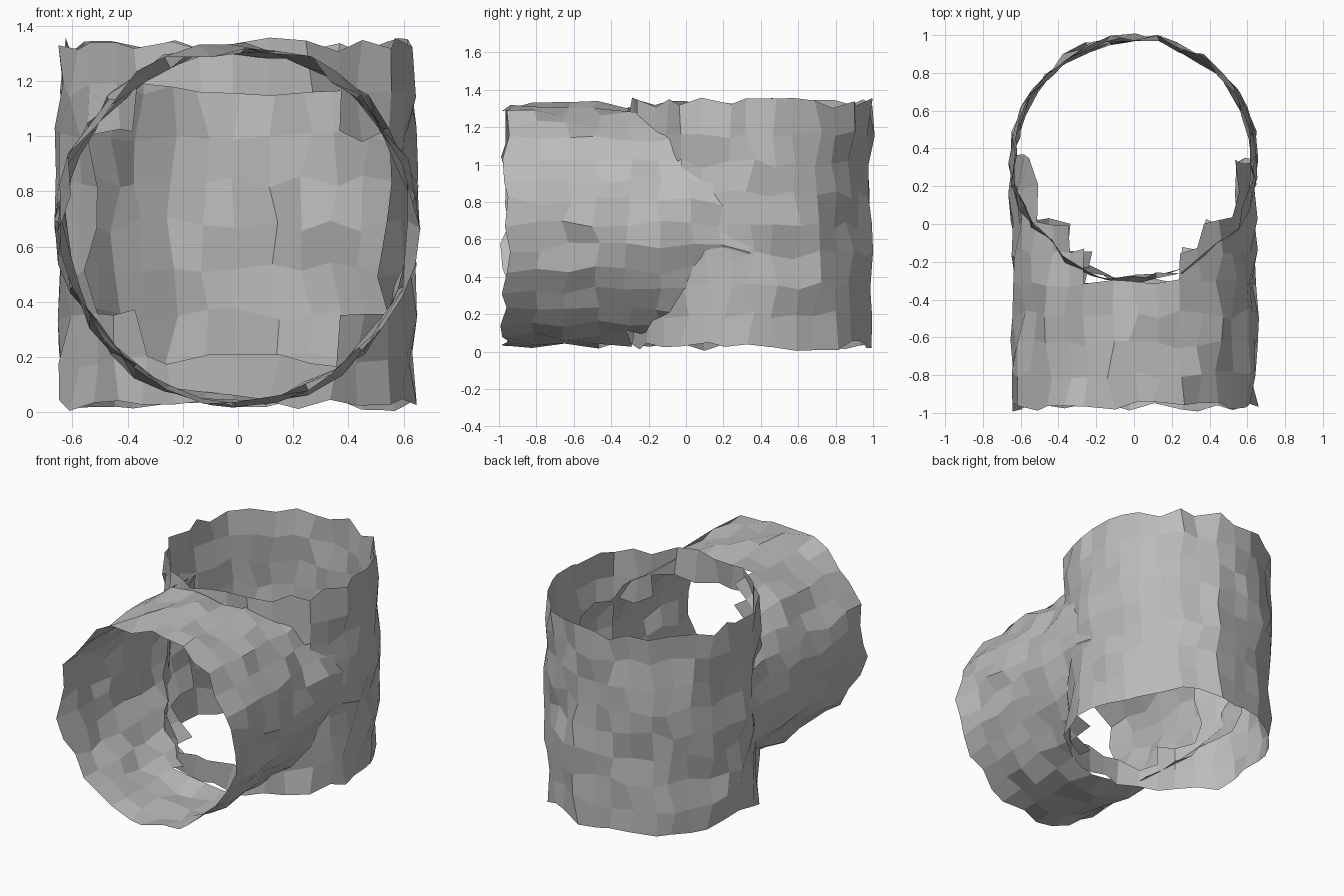
import bpy, bmesh, math, random
from mathutils import Vector

if "Cube" in bpy.data.objects:
    bpy.data.objects.remove(bpy.data.objects["Cube"])

random.seed(7)
R = 0.64            # radius of both tubes
SIDES, ROWS = 32, 8
CY, CZ = 0.345, 0.68  # vertical tube axis in y, horizontal tube axis in z
JITTER = 0.028

clay = bpy.data.materials.new("plain grey")
clay.diffuse_color = (0.5, 0.5, 0.5, 1)
clay.use_nodes = True
clay.node_tree.nodes["Principled BSDF"].inputs["Base Color"].default_value = clay.diffuse_color


def crumpled_tube(name, place, inside):
    """Open tube of single-sided quads; faces well inside the other tube are left out."""
    bm = bmesh.new()
    ideal = [[place(2 * math.pi * i / SIDES, j / ROWS) for i in range(SIDES)]
             for j in range(ROWS + 1)]
    rings = [[bm.verts.new(p + Vector([random.uniform(-JITTER, JITTER) for _ in range(3)]))
              for p in ring] for ring in ideal]
    for j in range(ROWS):
        for i in range(SIDES):
            k = (i + 1) % SIDES
            centre = (ideal[j][i] + ideal[j][k] + ideal[j + 1][i] + ideal[j + 1][k]) / 4
            if not inside(centre):
                bm.faces.new((rings[j][i], rings[j][k], rings[j + 1][k], rings[j + 1][i]))
    bmesh.ops.delete(bm, geom=[v for v in bm.verts if not v.link_faces], context='VERTS')
    mesh = bpy.data.meshes.new(name)
    bm.to_mesh(mesh)
    bm.free()
    mesh.materials.append(clay)
    bpy.context.collection.objects.link(bpy.data.objects.new(name, mesh))


# upright tube, open where the front tube enters but with whole top and bottom rims
crumpled_tube(
    "upright_tube",
    lambda a, t: Vector((R * math.cos(a), CY + R * math.sin(a), 0.03 + 1.3 * t)),
    lambda c: c.y < CY and math.hypot(c.x, c.z - CZ) < 0.562)

# front tube, reaching in steps a little way into the upright tube
crumpled_tube(
    "front_tube",
    lambda a, t: Vector((R * math.cos(a), CY - 1.31 * (1 - t), CZ - R * math.sin(a))),
    lambda c: math.hypot(c.x, c.y - CY) < (0.61 if abs(c.x) < 0.22 else 0.56))
